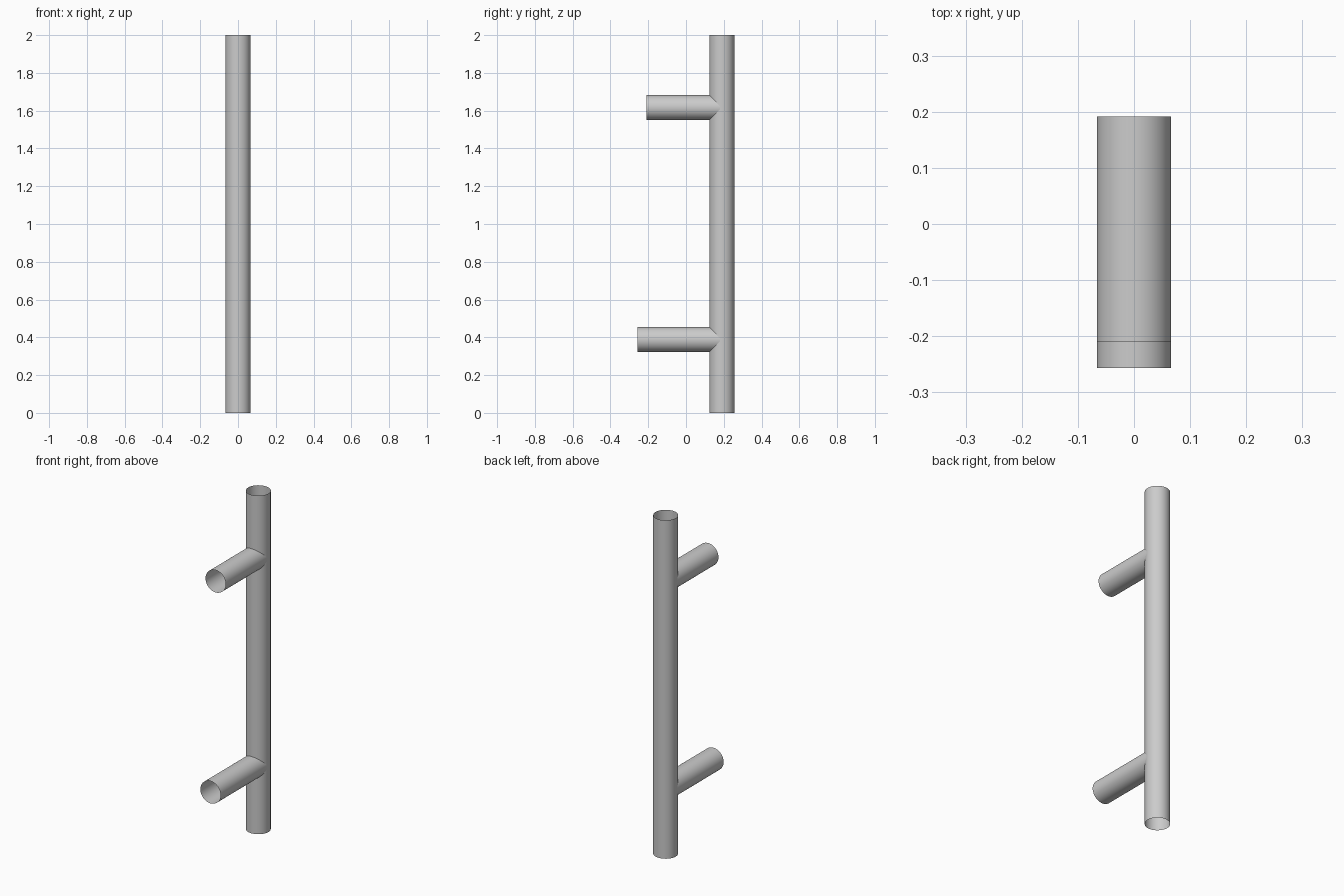
import bpy, bmesh
from math import radians
from mathutils import Matrix, Vector

if "Cube" in bpy.data.objects:
    bpy.data.objects.remove(bpy.data.objects["Cube"])

RADIUS = 0.0665
POST_Y = 0.19


def open_tube(name, start, end, radius, sides=48):
    """Thin open-ended tube between two points."""
    start, end = Vector(start), Vector(end)
    axis = end - start
    turn = axis.to_track_quat('Z', 'Y').to_matrix().to_4x4()
    bm = bmesh.new()
    bmesh.ops.create_cone(bm, cap_ends=False, segments=sides,
                          radius1=radius, radius2=radius, depth=axis.length,
                          matrix=Matrix.Translation((start + end) / 2) @ turn)
    bmesh.ops.recalc_face_normals(bm, faces=bm.faces)
    # normals point away from the tube axis
    face = next(iter(bm.faces))
    if face.normal.dot(face.calc_center_median() - (start + end) / 2) < 0:
        bmesh.ops.reverse_faces(bm, faces=bm.faces)
    mesh = bpy.data.meshes.new(name)
    bm.to_mesh(mesh)
    bm.free()
    obj = bpy.data.objects.new(name, mesh)
    bpy.context.collection.objects.link(obj)
    bpy.ops.object.select_all(action='DESELECT')
    obj.select_set(True)
    bpy.context.view_layer.objects.active = obj
    bpy.ops.object.shade_smooth_by_angle(angle=radians(30))
    return obj


# Upright post
open_tube("post", (0, POST_Y, 0), (0, POST_Y, 2), RADIUS)

# Side arms run into the middle of the post; the lower one is longer
for name, front_y, z in (("upper_arm", -0.209, 1.616),
                         ("lower_arm", -0.257, 0.388)):
    open_tube(name, (0, front_y, z), (0, POST_Y + 0.002, z), RADIUS - 0.0005)
